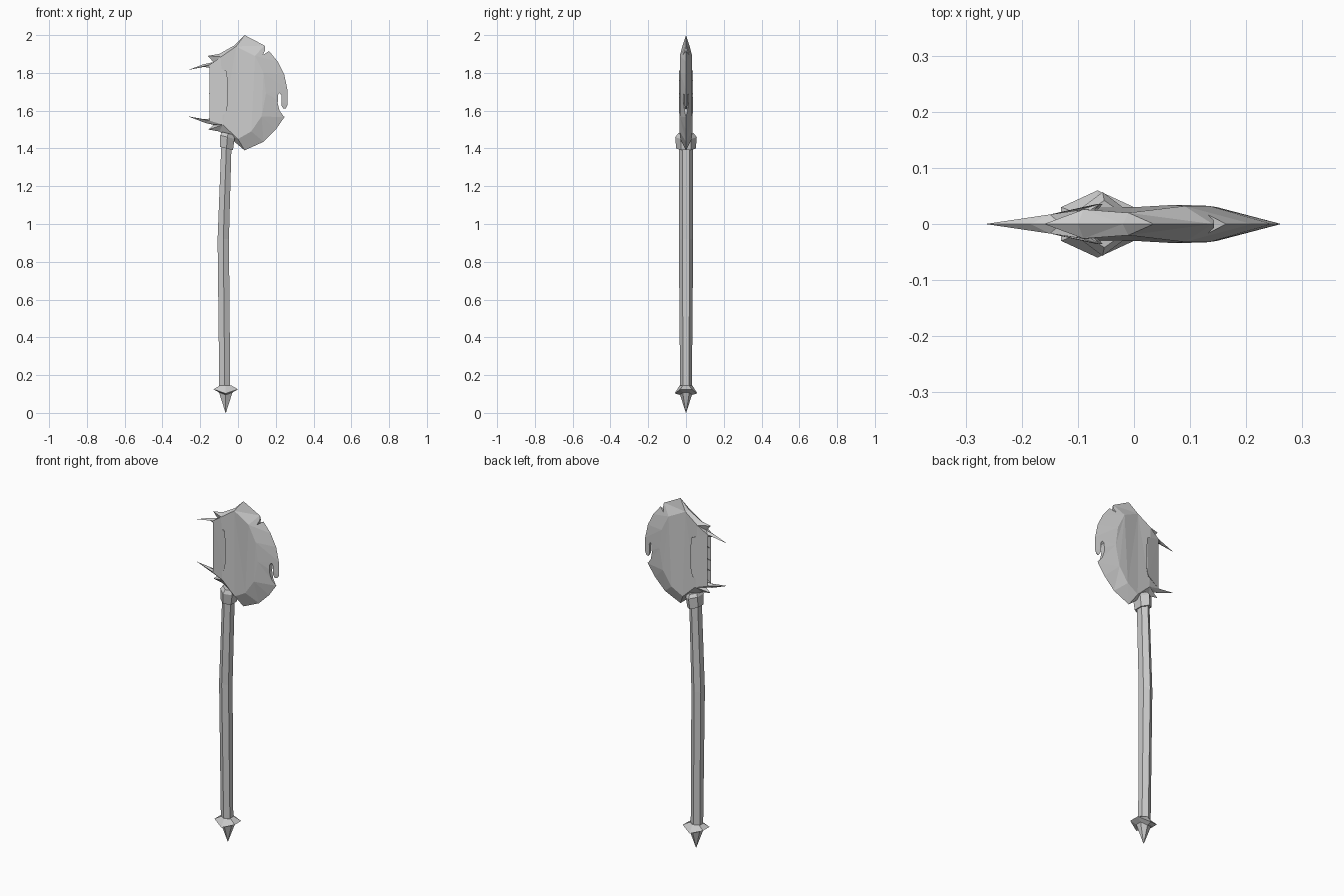
import bpy, bmesh, math
from mathutils import Vector

cube = bpy.data.objects.get("Cube")
if cube:
    bpy.data.objects.remove(cube, do_unlink=True)

# Single stone grey
grey = bpy.data.materials.new("stone_grey")
grey.use_nodes = True
colour = (0.6, 0.6, 0.6, 1)
grey.diffuse_color = colour
grey.node_tree.nodes["Principled BSDF"].inputs["Base Color"].default_value = colour


def finish(bm, name):
    """Turn a bmesh into a grey, flat shaded object."""
    bmesh.ops.recalc_face_normals(bm, faces=bm.faces[:])
    mesh = bpy.data.meshes.new(name)
    bm.to_mesh(mesh)
    bm.free()
    mesh.materials.append(grey)
    obj = bpy.data.objects.new(name, mesh)
    bpy.context.scene.collection.objects.link(obj)
    return obj


def hex_loft(name, rings):
    """Six sided tube; each ring is (x, z, half width, half depth, tilt, droop)."""
    bm = bmesh.new()
    loops = []
    for x, z, wide, deep, tilt, droop in rings:
        loop = []
        for i in range(6):
            a = math.radians(90 + 60 * i)
            dx = wide * math.cos(a) / math.cos(math.pi / 6)
            drop = droop if i % 3 == 0 else 0
            loop.append(bm.verts.new((x + dx, deep * math.sin(a), z - dx * tilt - drop)))
        loops.append(loop)
    for low, high in zip(loops, loops[1:]):
        for i in range(6):
            j = (i + 1) % 6
            bm.faces.new((low[i], low[j], high[j], high[i]))
    bm.faces.new(loops[0])
    bm.faces.new(loops[-1])
    return finish(bm, name)


def prism(name, profile):
    """Cutter through the whole depth from an x, z profile."""
    bm = bmesh.new()
    face = bm.faces.new([bm.verts.new((x, -0.2, z)) for x, z in profile])
    out = bmesh.ops.extrude_face_region(bm, geom=[face])
    moved = [v for v in out["geom"] if isinstance(v, bmesh.types.BMVert)]
    bmesh.ops.translate(bm, verts=moved, vec=Vector((0, 0.4, 0)))
    return finish(bm, name)


def blade(name, runs):
    """Each run is a raised ridge point (x, z, depth) and the rim points fanned from it."""
    bm = bmesh.new()
    rims = [[bm.verts.new((x, 0, z)) for x, z in rim] for _, rim in runs]
    for side in (-1, 1):
        ridge = [bm.verts.new((x, side * d, z)) for (x, z, d), _ in runs]
        for i, rim in enumerate(rims):
            j = (i + 1) % len(rims)
            for a, b in zip(rim, rim[1:]):
                bm.faces.new((a, b, ridge[i]))
            bm.faces.new((rim[-1], rims[j][0], ridge[j]))
            bm.faces.new((rim[-1], ridge[j], ridge[i]))
        cheek = bm.faces.new(ridge)
        bmesh.ops.triangulate(bm, faces=[cheek])
    return finish(bm, name)


# Handle, collar and pommel
hex_loft("handle", [
    (-.07, .12, .029, .031, 0, 0), (-.078, .92, .03, .038, 0, 0),
    (-.062, 1.4, .027, .038, .1, 0), (-.055, 1.47, .027, .038, .1, 0)])
hex_loft("collar", [
    (-.061, 1.4, .034, .052, .25, 0), (-.056, 1.46, .038, .057, .25, 0),
    (-.053, 1.48, .03, .042, .25, 0)])
hex_loft("pommel_guard", [
    (-.065, .105, .03, .03, 0, .01), (-.065, .125, .065, .06, 0, .022),
    (-.065, .145, .03, .034, 0, 0)])
hex_loft("pommel_spike", [
    (-.065, 0, .001, .001, 0, 0), (-.065, .11, .036, .036, 0, 0)])

# Axe head: cutting edge first, then up the toothed back
D = .036
runs = [
    ((0, 1.45, .03), [(-.03, 1.445), (.035, 1.39)]),
    ((.07, 1.49, .034), [(.135, 1.435)]),
    ((.125, 1.57, .033), [(.2, 1.5), (.245, 1.565)]),
    ((.148, 1.69, .03), [(.262, 1.63), (.262, 1.71)]),
    ((.135, 1.8, .032), [(.245, 1.79), (.21, 1.86)]),
    ((.09, 1.89, .032), [(.165, 1.915), (.14, 1.945)]),
    ((-.01, 1.94, .02), [(.035, 2), (-.02, 1.945)]),
    ((-.09, 1.885, .026), [(-.1, 1.9), (-.16, 1.89), (-.13, 1.857)]),
    ((-.15, 1.843, .017), [(-.185, 1.845), (-.265, 1.815), (-.18, 1.832)]),
    ((-.06, 1.81, D), [(-.12, 1.83), (-.1, 1.818), (-.09, 1.79)]),
]
# Three equal teeth
for z in (1.76, 1.69, 1.63):
    runs.append(((-.055, z, D), [(-.105, z + .01), (-.157, z), (-.105, z - .01), (-.09, z - .033)]))
runs += [
    ((-.065, 1.585, D), [(-.1, 1.585), (-.125, 1.56)]),
    ((-.15, 1.547, .017), [(-.18, 1.555), (-.265, 1.57), (-.17, 1.534)]),
    ((-.08, 1.525, .03), [(-.13, 1.525), (-.157, 1.5), (-.1, 1.49)]),
]
head = blade("axe_head", runs)

# Chips broken out of the cutting edge
chips = [
    prism("top_chip", [(.132, 1.895), (.167, 1.918), (.2, 1.96), (.142, 1.95), (.143, 1.92)]),
    prism("hook_chip", [(.213, 1.685), (.222, 1.695), (.23, 1.68), (.229, 1.63), (.24, 1.61),
                        (.253, 1.612), (.264, 1.632), (.3, 1.6), (.243, 1.568), (.22, 1.6), (.21, 1.64)]),
]
bpy.context.view_layer.objects.active = head
for chip in chips:
    chip.hide_render = True
    cut = head.modifiers.new(chip.name, "BOOLEAN")
    cut.operation = "DIFFERENCE"
    cut.solver = "EXACT"
    cut.object = chip
    bpy.ops.object.modifier_apply(modifier=cut.name)
    bpy.data.objects.remove(chip, do_unlink=True)
